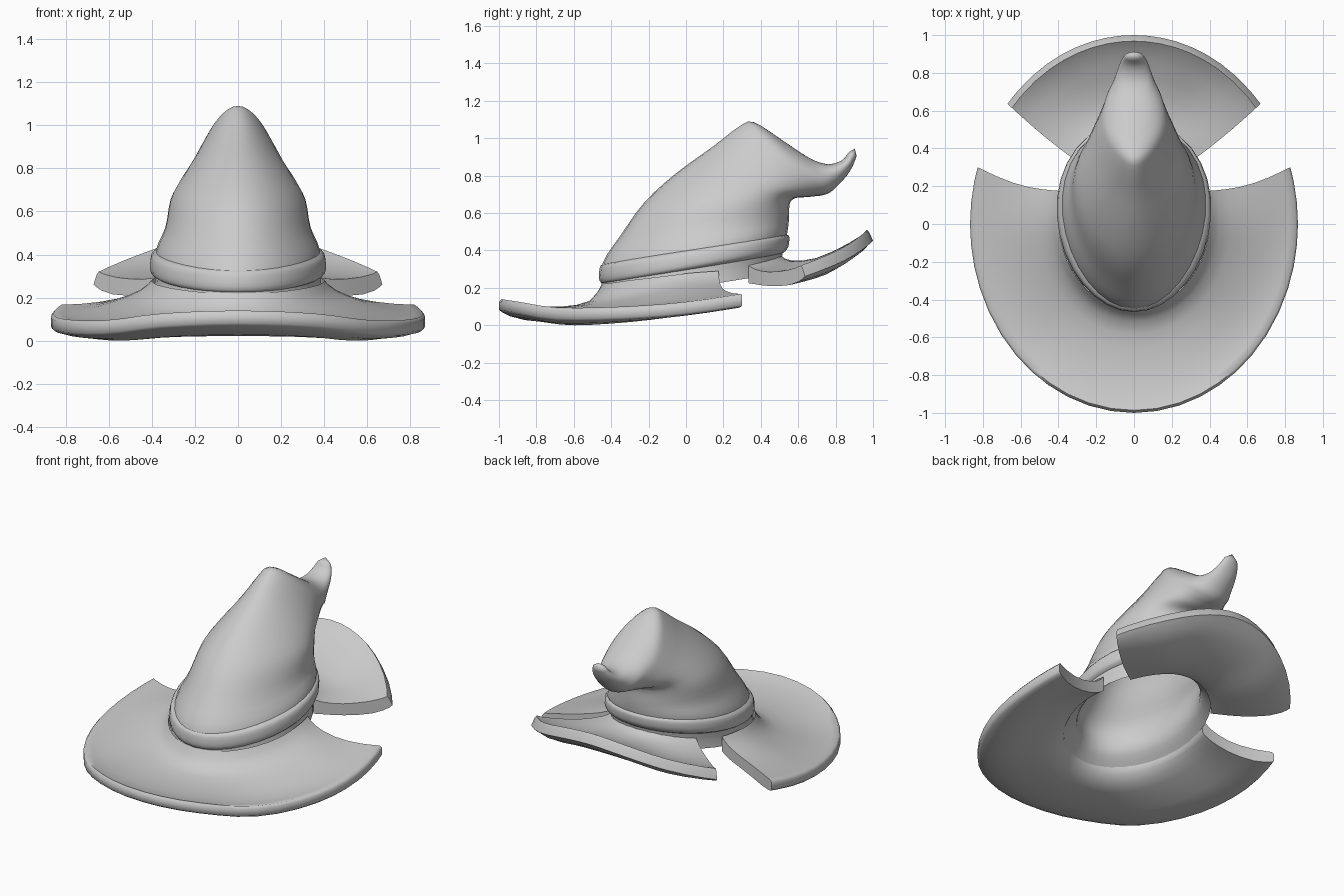
import bpy, bmesh, math

if "Cube" in bpy.data.objects:
    bpy.data.objects.remove(bpy.data.objects["Cube"])

felt = bpy.data.materials.new("grey felt")
felt.diffuse_color = (0.6, 0.6, 0.6, 1)
felt.use_nodes = True
felt.node_tree.nodes["Principled BSDF"].inputs["Base Color"].default_value = felt.diffuse_color


def resample(rows, n):
    """Smooth Catmull-Rom resampling, n steps between neighbouring rows."""
    out = []
    for i in range(len(rows) - 1):
        a, b, c, d = (rows[max(0, min(len(rows) - 1, i + k))] for k in (-1, 0, 1, 2))
        for s in range(n):
            t = s / n
            out.append([0.5 * (2 * q + (r - p) * t + (2 * p - 5 * q + 4 * r - w) * t * t
                               + (3 * q - p - 3 * r + w) * t ** 3)
                        for p, q, r, w in zip(a, b, c, d)])
    return out + [list(rows[-1])]


def finish(name, bm, angle, flip=False):
    bmesh.ops.remove_doubles(bm, verts=bm.verts, dist=1e-5)
    bmesh.ops.recalc_face_normals(bm, faces=bm.faces)
    if flip:
        bmesh.ops.reverse_faces(bm, faces=bm.faces)
    mesh = bpy.data.meshes.new(name)
    bm.to_mesh(mesh)
    bm.free()
    mesh.materials.append(felt)
    obj = bpy.data.objects.new(name, mesh)
    bpy.context.collection.objects.link(obj)
    bpy.ops.object.select_all(action='DESELECT')
    obj.select_set(True)
    bpy.context.view_layer.objects.active = obj
    bpy.ops.object.shade_smooth_by_angle(angle=math.radians(angle))
    return obj


def bridge(bm, loops, closed):
    """Quads between neighbouring closed loops of equal length."""
    m = len(loops[0])
    pairs = list(zip(loops, loops[1:])) + ([(loops[-1], loops[0])] if closed else [])
    for a, b in pairs:
        for i in range(m):
            j = (i + 1) % m
            bm.faces.new((a[i], a[j], b[j], b[i]))


def loft(name, rows, sides=32, tip=None, closed=False, flip=False):
    """Tilted egg rings: front y, front z, back y, back z, half width, front taper."""
    bm = bmesh.new()
    loops = []
    for fy, fz, by, bz, hw, egg in rows:
        loop = []
        for k in range(sides):
            a = math.tau * k / sides
            c = (1 + math.cos(a)) / 2
            x = hw * math.sin(a) * (1 - egg * math.cos(a))
            loop.append(bm.verts.new((x, by + (fy - by) * c, bz + (fz - bz) * c)))
        loops.append(loop)
    bridge(bm, loops, closed)
    if tip:
        v = bm.verts.new((0, *tip))
        for k in range(sides):
            bm.faces.new((loops[-1][k], loops[-1][(k + 1) % sides], v))
    return finish(name, bm, 75, flip)


def inset(row, d):
    """Shrink a ring by the felt thickness."""
    fy, fz, by, bz, hw, egg = row
    k = d / math.hypot(by - fy, bz - fz)
    return (fy + (by - fy) * k, fz + (bz - fz) * k,
            by - (by - fy) * k, bz - (bz - fz) * k, hw - d, egg)


# Radial stations across the brim and felt thickness at each
STATIONS = (0.0, 0.12, 0.4, 0.75, 1.0)
THICK = (0.095, 0.08, 0.075, 0.08, 0.07)


def brim(name, half, flare, sag):
    """half: (angle in degrees, top height at each station), from centre line to cut."""
    centre, span = half[0][0], abs(half[-1][0] - half[0][0])
    mirror = [(2 * centre - r[0],) + r[1:] for r in half[:0:-1]]
    stations = resample([(t, h) for t, h in zip(STATIONS, THICK)], 2)
    bm = bmesh.new()
    sections = []
    for row in resample(mirror + list(half), 3):
        th = math.radians(row[0])
        heights = resample([(z,) for z in row[1:]], 2)
        pull = sag * abs((row[0] - centre) / span) ** 6

        def vert(r, z):
            x = math.cos(th) * (0.40 + 0.468 * r)
            y = 0.03 * (1 - r) + math.sin(th) * (0.48 + 0.52 * r)
            return bm.verts.new((x, y - pull * math.sin(math.pi * min(r, 1)), max(0, z)))

        top, bottom = [], []
        for (t, h), (z,) in zip(stations, heights):
            if t < 0.999:
                top.append(vert(t * (1 - flare), z))
                bottom.append(vert(t, z - h))
            else:                                   # softened rim
                top += [vert(0.975 - flare, z), vert(1 - flare, z - 0.014)]
                bottom += [vert(0.97, z - h), vert(1.0, z - h + 0.012)]
        sections.append(top + bottom[::-1])
    bridge(bm, sections, False)
    n = len(stations) + 1
    for s in (sections[0], sections[-1]):           # cut edges
        for i in range(n - 1):
            bm.faces.new((s[i], s[i + 1], s[2 * n - 2 - i], s[2 * n - 1 - i]))
    return finish(name, bm, 62)


# Brim in two pieces, split at the sides
brim("front_brim", [
    (-90, .22, .13, .10, .108, .14),
    (-66, .225, .135, .10, .10, .127),
    (-44, .24, .155, .105, .08, .095),
    (-20, .26, .195, .14, .098, .10),
    (0, .28, .23, .178, .135, .125),
    (17.5, .29, .24, .195, .172, .168)], 0.0, 0.03)
brim("back_brim", [
    (90, .37, .345, .36, .435, .51),
    (75, .365, .34, .35, .415, .48),
    (58, .345, .32, .31, .35, .405),
    (39.5, .32, .30, .285, .295, .32)], 0.04, 0.01)

# Bent hollow crown with curled tip
hem = (-.45, .125, .51, .28, .40, 0)
crown = [
    (-.45, .20, .51, .35, .385, .05),
    (-.447, .33, .54, .485, .378, .12),
    (-.35, .48, .55, .56, .335, .12),
    (-.22, .66, .555, .65, .31, .15),
    (-.05, .815, .585, .68, .265, .2),
    (.15, .96, .645, .685, .215, .25),
    (.28, 1.06, .69, .69, .18, .3),
    (.36, 1.087, .73, .695, .16, .3),
    (.50, 1.0, .77, .71, .14, .25),
    (.65, .90, .81, .745, .11, .15),
    (.75, .862, .86, .80, .088, .05),
    (.83, .88, .893, .855, .068, 0),
    (.87, .925, .912, .905, .045, 0)]
loft("crown", resample([hem] + crown, 3), tip=(.902, .945))

# Inside of the crown, open at the hem
loft("crown_lining", resample([hem] + [inset(r, .06) for r in crown[:9]], 3),
     tip=(.68, .83), flip=True)

# Band: soft rounded strip around the crown base
loft("hat_band", resample([
    (-.42, .22, .50, .375, .37, .08),
    (-.452, .225, .53, .395, .40, .08),
    (-.465, .25, .547, .42, .408, .08),
    (-.464, .29, .552, .45, .406, .08),
    (-.455, .32, .55, .48, .394, .08),
    (-.42, .335, .51, .49, .35, .08)], 2), closed=True)
